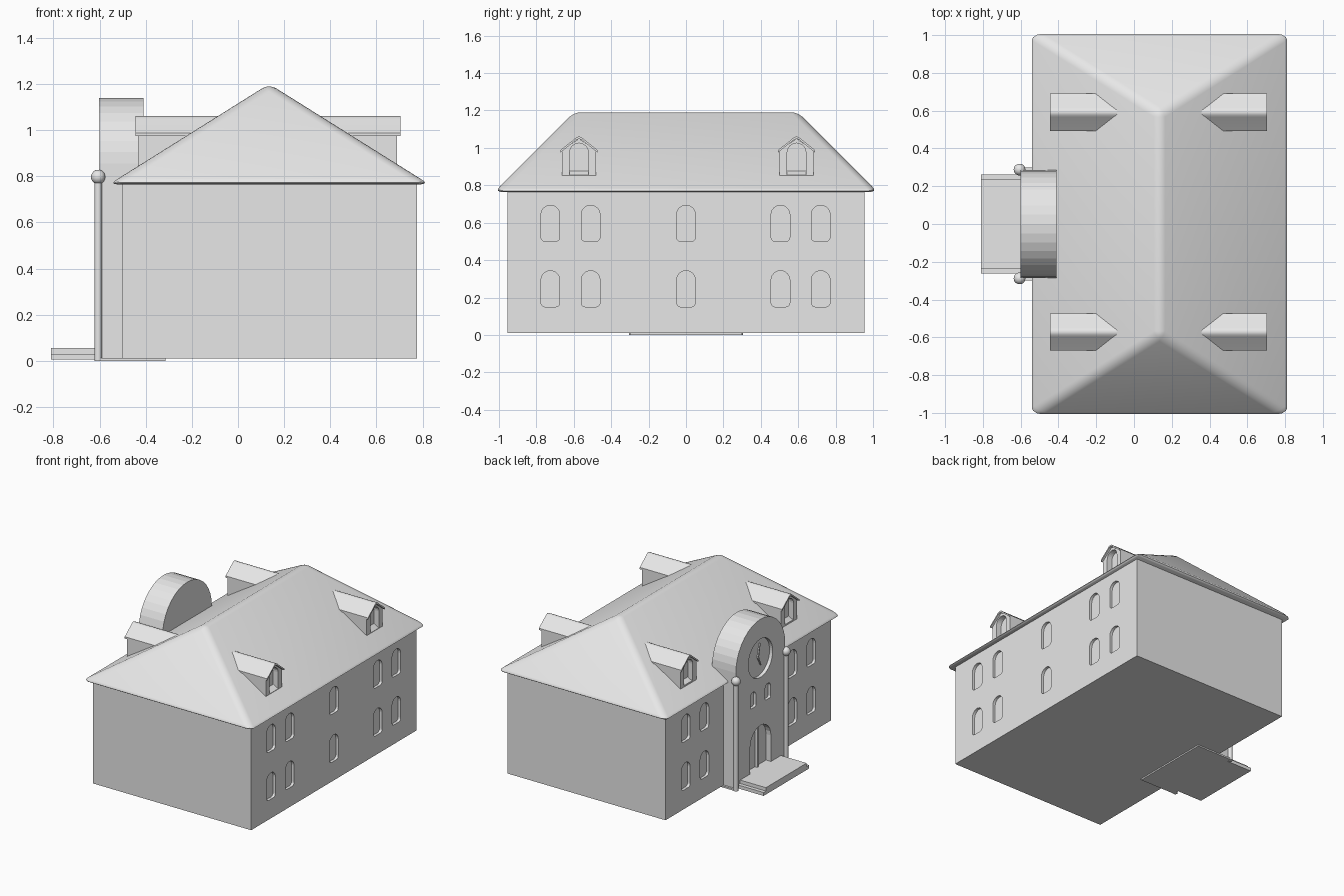
import bpy, bmesh, math
from mathutils import Matrix

if "Cube" in bpy.data.objects:
    bpy.data.objects.remove(bpy.data.objects["Cube"])

GREY = (0.8, 0.8, 0.8, 1)
grey = bpy.data.materials.new("plain_grey")
grey.use_nodes = True
grey.diffuse_color = GREY
grey.node_tree.nodes["Principled BSDF"].inputs["Base Color"].default_value = GREY


def finish(name, bm, smooth=False):
    bmesh.ops.recalc_face_normals(bm, faces=bm.faces)
    mesh = bpy.data.meshes.new(name)
    bm.to_mesh(mesh)
    bm.free()
    mesh.materials.append(grey)
    obj = bpy.data.objects.new(name, mesh)
    bpy.context.collection.objects.link(obj)
    if smooth:
        bpy.ops.object.select_all(action="DESELECT")
        obj.select_set(True)
        bpy.context.view_layer.objects.active = obj
        bpy.ops.object.shade_smooth_by_angle(angle=math.radians(35))
    return obj


def add_prism(bm, profile, x0, x1):
    """Extrude a (y, z) outline along x."""
    face = bm.faces.new([bm.verts.new((x0, y, z)) for y, z in profile])
    new = bmesh.ops.extrude_face_region(bm, geom=[face])["geom"]
    bmesh.ops.translate(bm, vec=(x1 - x0, 0, 0),
                        verts=[g for g in new if isinstance(g, bmesh.types.BMVert)])


def prism(name, profile, x0, x1, smooth=False):
    bm = bmesh.new()
    add_prism(bm, profile, x0, x1)
    return finish(name, bm, smooth)


def box(name, x0, x1, y0, y1, z0, z1):
    return prism(name, [(y0, z0), (y1, z0), (y1, z1), (y0, z1)], x0, x1)


def arc(cy, cz, r, start, end, n):
    angles = [math.radians(start + (end - start) * i / n) for i in range(n + 1)]
    return [(cy + r * math.cos(a), cz + r * math.sin(a)) for a in angles]


def arch(cy, z0, z1, width, corner=0.0, n=12):
    """Round-topped outline with optional rounded lower corners."""
    r = width / 2
    top = arc(cy, z1 - r, r, 0, 180, n)
    if not corner:
        return top + [(cy - r, z0), (cy + r, z0)]
    low = arc(cy - r + corner, z0 + corner, corner, 180, 270, 4)
    low += arc(cy + r - corner, z0 + corner, corner, 270, 360, 4)
    return top + low


def carve(obj, cuts):
    """Cut recesses, each given as outline, x0, x1."""
    bm = bmesh.new()
    for profile, x0, x1 in cuts:
        add_prism(bm, profile, x0, x1)
    cutter = finish("recess_cutter", bm)
    cutter.hide_render = True
    mod = obj.modifiers.new("recesses", "BOOLEAN")
    mod.operation, mod.solver, mod.object = "DIFFERENCE", "EXACT", cutter
    bpy.context.view_layer.objects.active = obj
    bpy.ops.object.modifier_apply(modifier=mod.name)
    bpy.data.objects.remove(cutter)


# Main block with recessed arched windows on both long sides
LEFT, RIGHT, DEPTH = -0.503, 0.775, 0.02
walls = box("walls", LEFT, RIGHT, -0.955, 0.955, 0.01, 0.77)
cuts = []
for y in (-0.725, -0.51, 0, 0.505, 0.72):
    for z in (0.15, 0.5):
        outline = arch(y, z, z + 0.193, 0.1, 0.022)
        cuts.append((outline, RIGHT - DEPTH, RIGHT + 0.05))
        if y:
            cuts.append((outline, LEFT - 0.05, LEFT + DEPTH))
carve(walls, cuts)

# Hipped roof with softened ridges and eaves
CENTRE, HALF_X, HALF_Y, RIDGE_Y = 0.135, 0.694, 1.023, 0.588
bm = bmesh.new()
base = [bm.verts.new((CENTRE + sx * HALF_X, sy * HALF_Y, 0.765))
        for sx, sy in ((-1, -1), (1, -1), (1, 1), (-1, 1))]
front, back = [bm.verts.new((CENTRE, s * RIDGE_Y, 1.2)) for s in (-1, 1)]
a, b, c, d = base
for loop in ((d, c, b, a), (a, b, front), (b, c, back, front), (c, d, back), (d, a, front, back)):
    bm.faces.new(loop)
bmesh.ops.bevel(bm, geom=bm.edges[:], offset=0.035, segments=4, profile=0.5,
                affect="EDGES", clamp_overlap=True)
finish("hipped_roof", bm, smooth=True)

# Four dormers, two on each slope
for side, face_x, roof_x in (("right", 0.69, 0.705), ("left", -0.433, -0.445)):
    sign = 1 if side == "right" else -1
    inner = CENTRE + sign * 0.15
    for end, y in (("front", -0.572), ("back", 0.591)):
        gable = [(y - 0.092, 0.8), (y + 0.092, 0.8), (y + 0.092, 0.985),
                 (y, 1.05), (y - 0.092, 0.985)]
        dormer = prism(f"{end}_{side}_dormer", gable, inner, face_x)
        carve(dormer, [(arch(y, 0.855, 1.025, 0.1), face_x - sign * 0.04, face_x + sign * 0.05)])
        slope = [(0.099, 0.988), (0.025, 1.047), (0.014, 1.057), (0, 1.061)]
        outer = [(y + w, z) for w, z in slope] + [(y - w, z) for w, z in slope[-2::-1]]
        under = [(v, z - 0.013) for v, z in reversed(outer)]
        prism(f"{end}_{side}_dormer_roof", outer + under, inner, roof_x, smooth=True)

# Round-topped entrance tower with clock, small windows and doorway
TOWER, CLOCK_Z = -0.602, 0.855
tower = prism("entrance_tower", arch(0, 0.005, 1.14, 0.57, n=18), TOWER, -0.41)
cuts = [(arc(0, CLOCK_Z, 0.14, 0, 352.5, 47), TOWER - 0.05, TOWER + 0.025),
        (arch(0, 0.055, 0.365, 0.24), TOWER - 0.05, TOWER + 0.04)]
for y in (-0.085, 0.085):
    cuts.append((arch(y, 0.525, 0.64, 0.065, 0.012), TOWER - 0.05, TOWER + 0.02))
carve(tower, cuts)
box("door_divider", TOWER + 0.02, TOWER + 0.045, -0.008, 0.008, 0.055, 0.36)
box("tower_footing", TOWER, -0.315, -0.3, 0.3, 0, 0.012)

# Clock hands
for name, length, angle in (("minute_hand", 0.1, 12), ("hour_hand", 0.07, 155)):
    bm = bmesh.new()
    add_prism(bm, [(-0.006, 0), (0.006, 0), (0.003, length), (-0.003, length)],
              TOWER + 0.016, TOWER + 0.026)
    bmesh.ops.rotate(bm, verts=bm.verts, matrix=Matrix.Rotation(math.radians(angle), 3, "X"))
    bmesh.ops.translate(bm, verts=bm.verts, vec=(0, 0, CLOCK_Z))
    finish(name, bm)

# Entrance platform
box("lower_step", -0.81, TOWER, -0.262, 0.262, 0.005, 0.03)
box("upper_step", -0.81, TOWER, -0.235, 0.235, 0.03, 0.055)

# Posts with ball finials beside the tower
for side, y in (("front", -0.288), ("back", 0.288)):
    bm = bmesh.new()
    bmesh.ops.create_cone(bm, cap_ends=True, segments=20, radius1=0.016, radius2=0.016,
                          depth=0.78, matrix=Matrix.Translation((-0.606, y, 0.39)))
    finish(f"{side}_post", bm, smooth=True)
    bm = bmesh.new()
    bmesh.ops.create_uvsphere(bm, u_segments=20, v_segments=12, radius=0.031,
                              matrix=Matrix.Translation((-0.606, y, 0.797)))
    finish(f"{side}_post_ball", bm, smooth=True)
